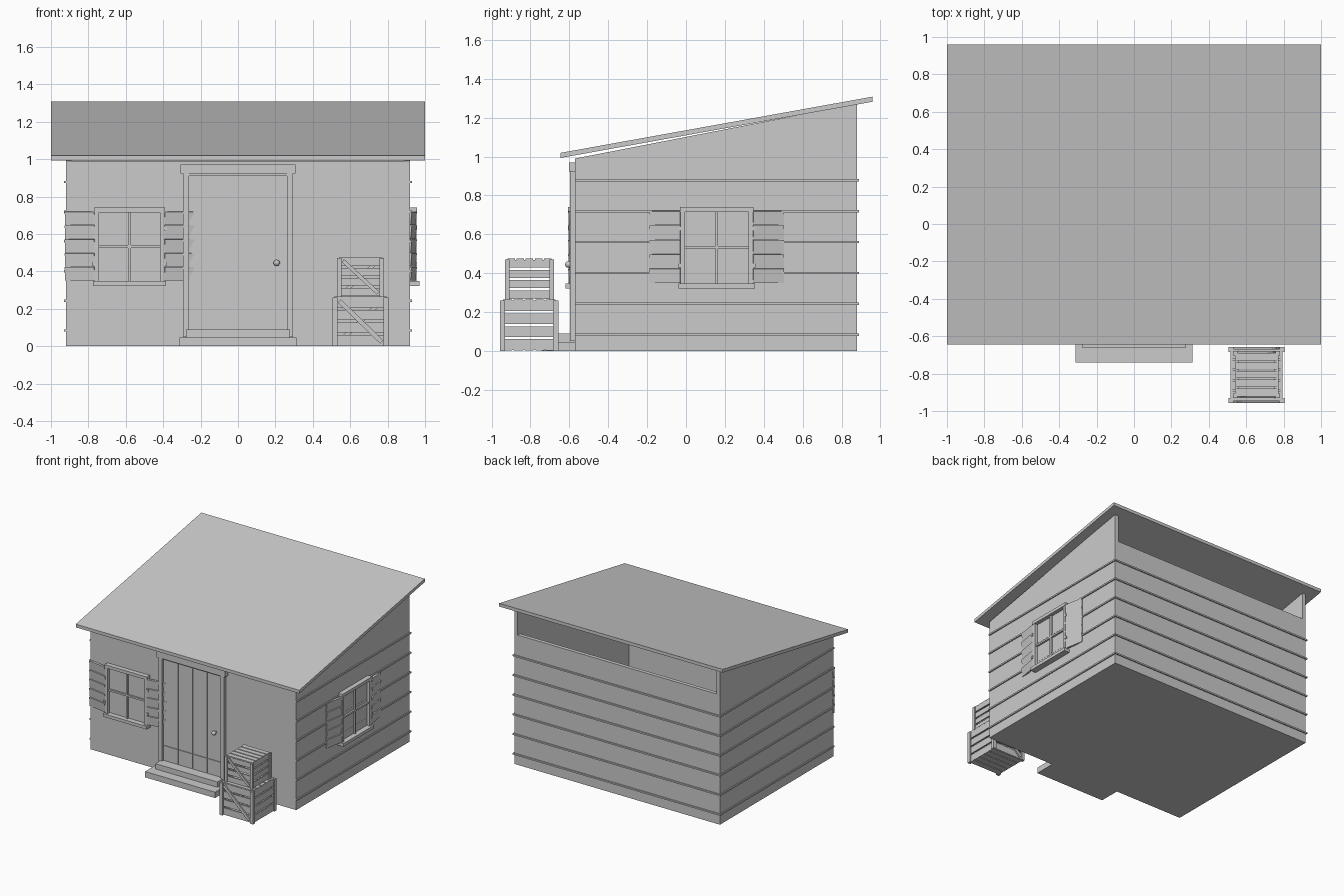
import bpy, bmesh, math
from mathutils import Matrix, Vector

if "Cube" in bpy.data.objects:
    bpy.data.objects.remove(bpy.data.objects["Cube"])

GREY = (0.6, 0.6, 0.6, 1)
mat = bpy.data.materials.new("plain grey")
mat.use_nodes = True
mat.diffuse_color = GREY
mat.node_tree.nodes["Principled BSDF"].inputs["Base Color"].default_value = GREY


def box(bm, x, y, z, turn=None):
    """Add a box between the given ranges, optionally transformed."""
    size = Matrix.Diagonal((x[1] - x[0], y[1] - y[0], z[1] - z[0], 1))
    place = Matrix.Translation((sum(x) / 2, sum(y) / 2, sum(z) / 2))
    bmesh.ops.create_cube(bm, size=1, matrix=(turn or Matrix()) @ place @ size)


def prism(bm, outline, x0, x1):
    """Extrude a (y, z) outline along x."""
    face = bm.faces.new([bm.verts.new((x0, y, z)) for y, z in outline])
    out = bmesh.ops.extrude_face_region(bm, geom=[face])
    verts = [v for v in out["geom"] if isinstance(v, bmesh.types.BMVert)]
    bmesh.ops.translate(bm, verts=verts, vec=(x1 - x0, 0, 0))


def finish(name, bm, place=None):
    bmesh.ops.recalc_face_normals(bm, faces=bm.faces)
    mesh = bpy.data.meshes.new(name)
    bm.to_mesh(mesh)
    bm.free()
    mesh.materials.append(mat)
    obj = bpy.data.objects.new(name, mesh)
    bpy.context.collection.objects.link(obj)
    if place:
        obj.matrix_world = place
    return obj


W, FRONT, BACK, T = 0.92, -0.57, 0.88, 0.03
WALL_TOP, BACK_TOP = 0.99, 1.05

# Hollow shell: floor, side walls with sloped tops, front and low back wall
bm = bmesh.new()
box(bm, (-W, W), (FRONT, BACK), (0, 0.02))
finish("floor", bm)
for name, x in (("left_wall", W - T), ("right_wall", -W)):
    bm = bmesh.new()
    prism(bm, [(FRONT, 0), (BACK, 0), (BACK, 1.272), (FRONT, WALL_TOP)], x, x + T)
    finish(name, bm)
bm = bmesh.new()
box(bm, (-W, W), (FRONT, FRONT + T), (0, WALL_TOP))
finish("front_wall", bm)
bm = bmesh.new()
box(bm, (-W, W), (BACK - T, BACK), (0, BACK_TOP))
finish("back_wall", bm)

# Sloped overhanging roof
bm = bmesh.new()
prism(bm, [(-0.645, 0.993), (0.96, 1.282), (0.96, 1.308), (-0.645, 1.019)], -1, 1)
finish("roof", bm)

# Thin siding battens around the sides and back
bm = bmesh.new()
for i in range(6):
    z = 0.083 + 0.159 * i
    for x in (-W, W):
        box(bm, (x - 0.009, x + 0.009), (FRONT, BACK + 0.009), (z - 0.006, z + 0.006))
    box(bm, (-W, W), (BACK - 0.009, BACK + 0.009), (z - 0.006, z + 0.006))
finish("siding_battens", bm)

# Plank door
bm = bmesh.new()
box(bm, (-0.265, 0.265), (-0.573, FRONT), (0.09, 0.92))
for i in range(4):
    x = -0.262 + 0.131 * i
    for z in ((0.09, 0.21), (0.214, 0.905)):
        box(bm, (x + 0.002, x + 0.129), (-0.579, FRONT), z)
finish("door", bm)

# Door frame with wider head
bm = bmesh.new()
for s in (-1, 1):
    box(bm, sorted((s * 0.262, s * 0.293)), (-0.597, FRONT), (0.05, 0.925))
box(bm, (-0.262, 0.262), (-0.59, FRONT), (0.91, 0.925))
box(bm, (-0.308, 0.308), (-0.603, FRONT), (0.922, 0.97))
finish("door_frame", bm)

# Round door knob on a short stem
bm = bmesh.new()
aim = Matrix.Translation((0.207, -0.588, 0.445)) @ Matrix.Rotation(math.pi / 2, 4, "X")
bmesh.ops.create_cone(bm, cap_ends=True, segments=12, radius1=0.009, radius2=0.009,
                      depth=0.025, matrix=aim)
bmesh.ops.create_uvsphere(bm, u_segments=16, v_segments=8, radius=0.017,
                          matrix=Matrix.Translation((0.207, -0.605, 0.445)))
knob = finish("door_knob", bm)
knob.data.shade_smooth()

# Two doorsteps
bm = bmesh.new()
box(bm, (-0.313, 0.313), (-0.74, FRONT), (0, 0.047))
box(bm, (-0.278, 0.278), (-0.66, FRONT), (0.047, 0.09))
finish("doorsteps", bm)


def window(name, place):
    """Four-pane window with louvred shutters; local -y points outward."""
    bm = bmesh.new()
    box(bm, (-0.165, 0.165), (-0.008, 0), (0.345, 0.72))
    for s in (-1, 1):
        box(bm, sorted((s * 0.163, s * 0.187)), (-0.034, 0), (0.345, 0.717))
    box(bm, (-0.19, 0.19), (-0.038, 0), (0.715, 0.74))
    box(bm, (-0.196, 0.196), (-0.05, 0), (0.322, 0.347))
    box(bm, (-0.007, 0.007), (-0.022, 0), (0.345, 0.717))
    box(bm, (-0.165, 0.165), (-0.022, 0), (0.526, 0.54))
    finish(name + "_frame", bm, place)

    # Shutters slope back into the wall, each board leaning a little
    bm = bmesh.new()
    for s in (-1, 1):
        hinge = Matrix.Translation((s * 0.187, -0.026, 0)) @ Matrix.Rotation(s * 0.17, 4, "Z")
        for i in range(5):
            lean = (Matrix.Translation((0, 0, 0.35 + 0.074 * i))
                    @ Matrix.Rotation(0.09, 4, "X"))
            box(bm, sorted((0, s * 0.16)), (-0.004, 0.012), (0.001, 0.073), hinge @ lean)
        for z in (0.44, 0.63):
            box(bm, sorted((s * 0.183, s * 0.2)), (-0.038, 0), (z - 0.01, z + 0.01))
    finish(name + "_shutters", bm, place)


window("front_window", Matrix.Translation((-0.58, FRONT, 0)))
window("side_window", Matrix.Translation((W, 0.158, 0)) @ Matrix.Rotation(math.pi / 2, 4, "Z"))


def crate(name, centre, half, height):
    """Open slatted crate with corner posts and diagonal braces."""
    bm = bmesh.new()
    post, skin, n = half * 0.18, half * 0.07, 4
    inner = half - skin
    pitch = height / n
    for k in range(4):
        turn = Matrix.Rotation(k * math.pi / 2, 4, "Z")
        # Corner boards
        for s in (-1, 1):
            box(bm, sorted((s * half, s * (half - post))), (-half, -inner),
                (0, height * 0.98), turn)
        # Horizontal slats
        for i in range(n):
            box(bm, (-inner, inner), (-inner, -inner + skin),
                (pitch * i + 0.006, pitch * (i + 1) - 0.006), turn)
        # Diagonal brace on front and back
        if k % 2 == 0:
            run, rise = 2 * (half - post), height * 0.9
            angle = math.atan2(rise, run)
            tilt = Matrix.Translation((0, 0, height / 2)) @ Matrix.Rotation(angle, 4, "Y")
            reach = math.hypot(run, rise) / 2 - post * 0.5
            box(bm, (-reach, reach), (-half, -inner), (-post * 0.45, post * 0.45), turn @ tilt)
    # Lid and base slats
    step = 2 * inner / 5
    for z in (0.002, height - skin):
        for i in range(5):
            y = -inner + step * i
            box(bm, (-inner, inner), (y + 0.004, y + step - 0.004), (z, z + skin))
    # Lid battens
    for s in (-1, 1):
        box(bm, sorted((s * inner, s * (inner - post))), (-inner, inner),
            (height - 2 * skin, height - skin))
    finish(name, bm, Matrix.Translation(Vector(centre)))


crate("large_crate", (0.655, -0.807, 0), 0.15, 0.265)
crate("small_crate", (0.655, -0.805, 0.265), 0.125, 0.21)
